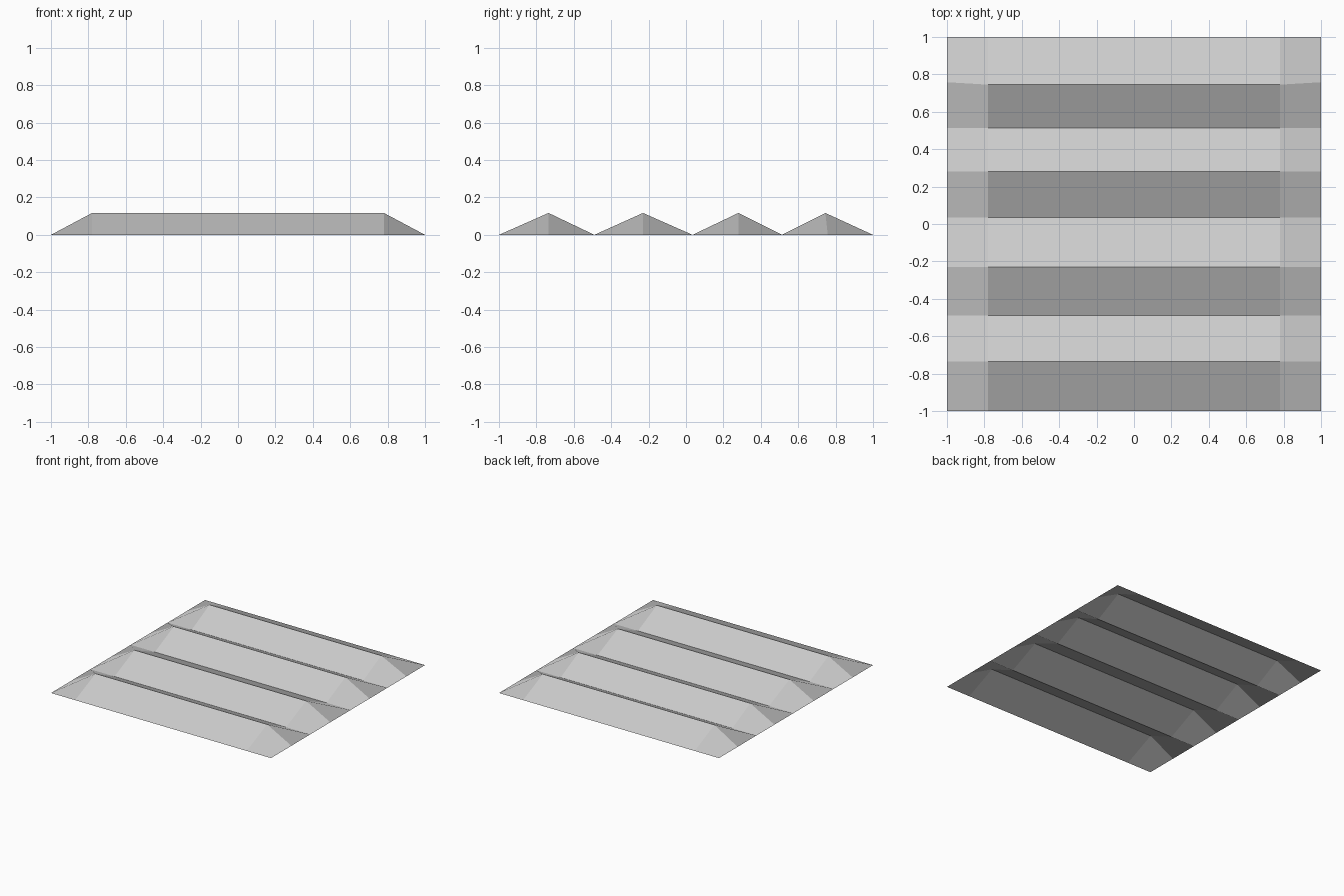
import bpy
import bmesh

cube = bpy.data.objects.get("Cube")
if cube:
    bpy.data.objects.remove(cube, do_unlink=True)

# Plain grey material
grey = bpy.data.materials.new("light grey")
grey.use_nodes = True
colour = (0.6, 0.6, 0.6, 1)
grey.diffuse_color = colour
grey.node_tree.nodes["Principled BSDF"].inputs["Base Color"].default_value = colour

# Fold lines from front to back: valleys and ridges alternate
height = 0.117
inner, outer = 0.78, 1.0
folds = [-1, -0.735, -0.49, -0.23, 0.035, 0.28, 0.513, 0.745, 1]
bm = bmesh.new()


def fold_row(index, y):
    """One line of vertices across the sheet, flat at both ends."""
    ridge = index % 2 == 1
    z = height if ridge else 0
    end_y = y + 0.013 if index == len(folds) - 2 else y
    return [bm.verts.new(p) for p in (
        (-outer, end_y, 0), (-inner, y, z), (inner, y, z), (outer, end_y, 0))]


rows = [fold_row(i, y) for i, y in enumerate(folds)]

# Slopes between fold lines; each hip starts at its raised corner
for near, far in zip(rows, rows[1:]):
    for c in range(3):
        corners = [near[c], near[c + 1], far[c + 1], far[c]]
        top = max(range(4), key=lambda k: corners[k].co.z)
        bm.faces.new(corners[top:] + corners[:top])

# Open, flat shaded ridged sheet
mesh = bpy.data.meshes.new("ridged_sheet")
bm.to_mesh(mesh)
bm.free()
mesh.materials.append(grey)
sheet = bpy.data.objects.new("ridged_sheet", mesh)
bpy.context.scene.collection.objects.link(sheet)
